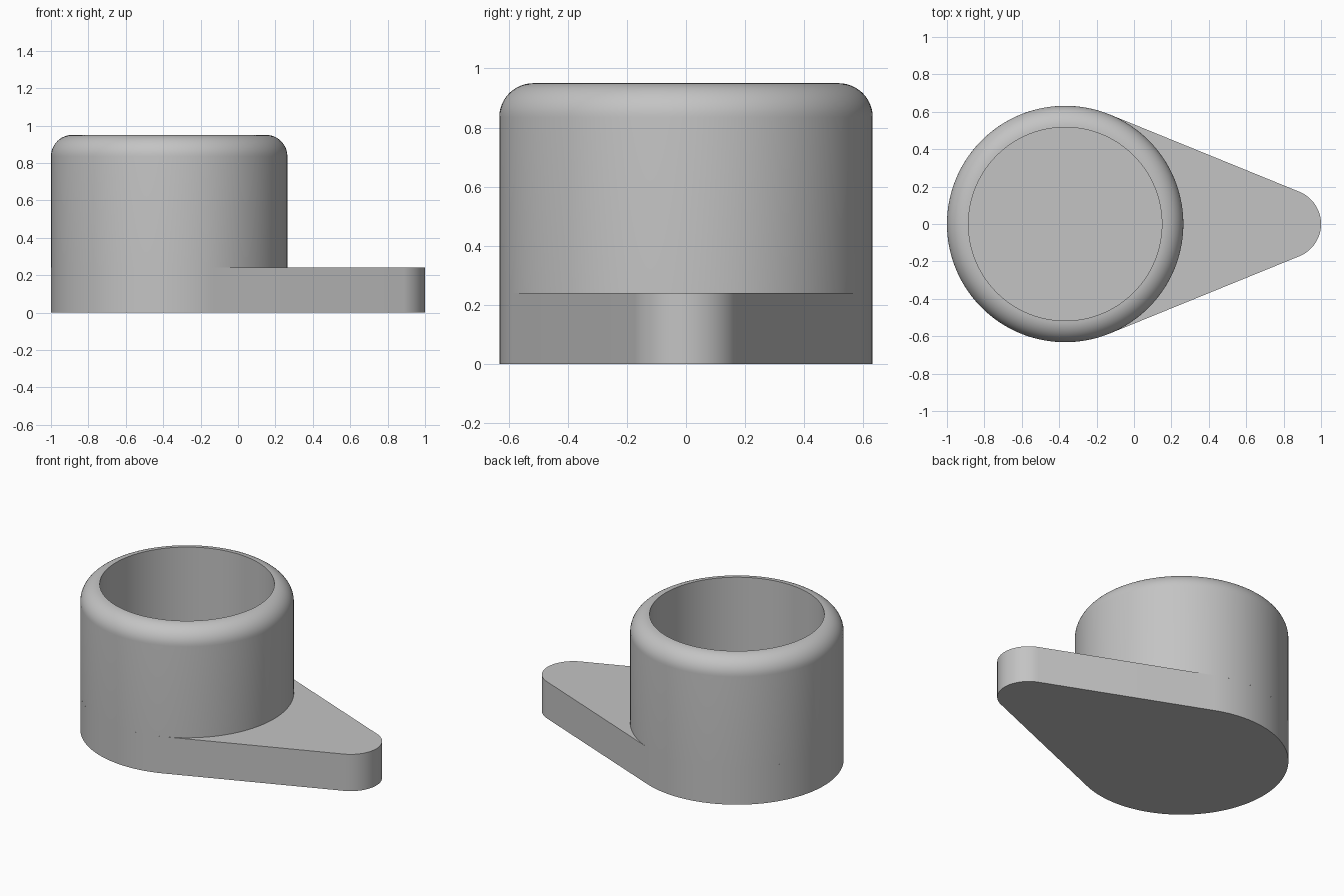
import bpy, bmesh, math

cube = bpy.data.objects.get("Cube")
if cube:
    bpy.data.objects.remove(cube, do_unlink=True)

CUP_X, CUP_R, HOLE_R = -0.368, 0.632, 0.517
TIP_R = 0.186
TIP_X = 1 - TIP_R
BASE_H, TOP_H = 0.24, 0.95
SEG = 128

grey = bpy.data.materials.new("plain grey")
grey.use_nodes = True
colour = (0.55, 0.55, 0.55, 1)
grey.diffuse_color = colour
grey.node_tree.nodes["Principled BSDF"].inputs["Base Color"].default_value = colour


def finish(name, bm):
    bmesh.ops.recalc_face_normals(bm, faces=bm.faces)
    mesh = bpy.data.meshes.new(name)
    bm.to_mesh(mesh)
    bm.free()
    mesh.materials.append(grey)
    obj = bpy.data.objects.new(name, mesh)
    bpy.context.collection.objects.link(obj)
    bpy.ops.object.select_all(action="DESELECT")
    obj.select_set(True)
    bpy.context.view_layer.objects.active = obj
    bpy.ops.object.shade_smooth_by_angle(angle=math.radians(30))
    return obj


def arc(cx, cy, r, start, end, steps):
    return [(cx + r * math.cos(start + (end - start) * i / steps),
             cy + r * math.sin(start + (end - start) * i / steps))
            for i in range(steps + 1)]


# Base plate: two circles joined by their outer tangents
tangent = math.acos((CUP_R - TIP_R) / (TIP_X - CUP_X))
outline = arc(TIP_X, 0, TIP_R, -tangent, tangent, 32)
outline += arc(CUP_X, 0, CUP_R, tangent, 2 * math.pi - tangent, 96)
bm = bmesh.new()
face = bm.faces.new([bm.verts.new((x, y, 0)) for x, y in outline])
top = bmesh.ops.extrude_face_region(bm, geom=[face], use_keep_orig=True)
bmesh.ops.translate(bm, vec=(0, 0, BASE_H),
                    verts=[v for v in top["geom"] if isinstance(v, bmesh.types.BMVert)])
finish("base_plate", bm)

# Cup wall: lathed profile with a rounded outer rim, open at the top
round_r = CUP_R - HOLE_R
profile = [(CUP_R, BASE_H)]
profile += arc(HOLE_R, TOP_H - round_r, round_r, 0, math.pi / 2, 12)
profile += [(HOLE_R, BASE_H)]
bm = bmesh.new()
rings = []
for i in range(SEG):
    a = 2 * math.pi * i / SEG
    rings.append([bm.verts.new((CUP_X + r * math.cos(a), r * math.sin(a), z))
                  for r, z in profile])
for i in range(SEG):
    here, after = rings[i], rings[(i + 1) % SEG]
    for j in range(len(profile) - 1):
        bm.faces.new((here[j], after[j], after[j + 1], here[j + 1]))
finish("cup_wall", bm)
